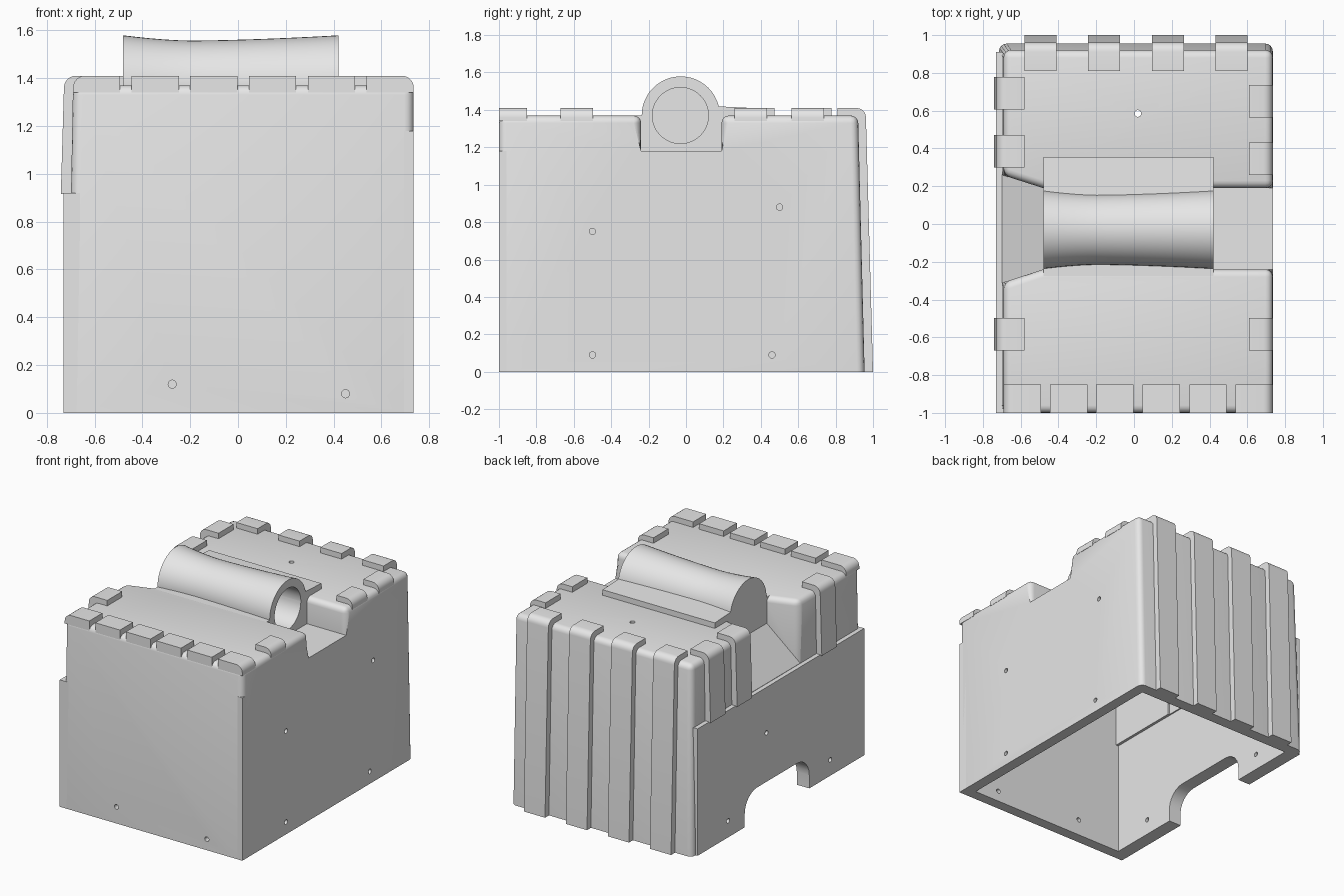
import bpy, bmesh
from math import cos, sin, pi, radians
from mathutils import Vector, Matrix

if "Cube" in bpy.data.objects:
    bpy.data.objects.remove(bpy.data.objects["Cube"], do_unlink=True)

grey = bpy.data.materials.new("plain_grey")
grey.use_nodes = True
grey.diffuse_color = (0.8, 0.8, 0.8, 1)
grey.node_tree.nodes["Principled BSDF"].inputs["Base Color"].default_value = grey.diffuse_color
parts = []


def finish(name, bm, keep=True):
    bmesh.ops.recalc_face_normals(bm, faces=bm.faces)
    mesh = bpy.data.meshes.new(name)
    bm.to_mesh(mesh)
    bm.free()
    ob = bpy.data.objects.new(name, mesh)
    bpy.context.collection.objects.link(ob)
    if keep:
        parts.append(ob)
    return ob


def loft(name, rings, keep=True):
    """Skin a list of equal-length point rings and cap both ends."""
    bm = bmesh.new()
    rows = [[bm.verts.new(p) for p in ring] for ring in rings]
    n = len(rows[0])
    for a, b in zip(rows, rows[1:]):
        for i in range(n):
            j = (i + 1) % n
            bm.faces.new((a[i], a[j], b[j], b[i]))
    bm.faces.new(rows[0])
    bm.faces.new(rows[-1])
    return finish(name, bm, keep)


def prism(name, pts, axis, a, b, keep=True):
    """Extrude a profile of (x or y, z) points along the other level axis."""
    if axis == "x":
        rings = [[(s, p, z) for p, z in pts] for s in (a, b)]
    else:
        rings = [[(p, s, z) for p, z in pts] for s in (a, b)]
    return loft(name, rings, keep)


def box(name, x, y, z, keep=True):
    rect = [(y[0], z[0]), (y[1], z[0]), (y[1], z[1]), (y[0], z[1])]
    return prism(name, rect, "x", x[0], x[1], keep)


def rod(loc, axis, r, depth, seg=16):
    """Round cutter centred on loc."""
    bm = bmesh.new()
    turn = Vector((0, 0, 1)).rotation_difference(Vector(axis)).to_matrix().to_4x4()
    bmesh.ops.create_cone(bm, cap_ends=True, segments=seg, radius1=r, radius2=r,
                          depth=depth, matrix=Matrix.Translation(loc) @ turn)
    return finish("cutter", bm, False)


def cut(targets, cutter):
    for ob in targets:
        mod = ob.modifiers.new("cut", "BOOLEAN")
        mod.operation, mod.solver, mod.object = "DIFFERENCE", "EXACT", cutter
        bpy.context.view_layer.objects.active = ob
        bpy.ops.object.modifier_apply(modifier=mod.name)
    bpy.data.objects.remove(cutter, do_unlink=True)


def arc(cx, cz, r, a, b, n=6):
    angles = [radians(a + (b - a) * i / n) for i in range(n + 1)]
    return [(cx + r * cos(t), cz + r * sin(t)) for t in angles]


# Tapered main body
def level(x0, y1, z):
    return [(x0, -1, z), (0.735, -1, z), (0.735, y1, z), (x0, y1, z)]


body = loft("body_shell", [level(-0.715, 0.955, 0), level(-0.69, 0.92, 1.37)])


# Handle channel, flaring and sloping down at the right side
def channel(x, y0, y1, z):
    return [(x, y0, z), (x, y1, z), (x, y1, 2), (x, y0, 2)]


cut([body], loft("cutter", [channel(1, -0.24, 0.19, 1.18), channel(-0.48, -0.24, 0.19, 1.18),
                            channel(-0.74, -0.325, 0.273, 0.873)], False))

# Round the top rim and the outer upright corners
bm = bmesh.new()
bm.from_mesh(body.data)
edges = []
for e in bm.edges:
    if len(e.link_faces) != 2 or e.calc_face_angle(0) < 0.4:
        continue
    a, b = (v.co for v in e.verts)
    top = min(a.z, b.z) > 1.36
    upright = abs(a.z - b.z) > 0.15 and min(abs(a.x), abs(b.x)) > 0.66 and abs(a.x - b.x) < 0.05
    if top or upright:
        edges.append(e)
bmesh.ops.bevel(bm, geom=edges, offset=0.04, segments=4, profile=0.5, affect="EDGES", clamp_overlap=True)
bm.to_mesh(body.data)
bm.free()

# Square lower corner and lower right side panel
corner = box("lower_corner", (0.67, 0.735), (-1, -0.93), (0, 1.18))
panel = box("right_side_panel", (-0.73, -0.66), (-1, 0.91), (0, 0.92))

# Open hollow underneath
cut([body], box("cutter", (-0.63, 0.655), (-0.92, 0.87), (-0.1, 0.84), False))
cut([body], box("cutter", (-0.61, 0.655), (-0.92, -0.34), (0.8, 1.29), False))
cut([body], box("cutter", (-0.61, 0.655), (0.29, 0.84), (0.8, 1.29), False))
cut([body], prism("cutter", [(-0.62, 0.8), (0.655, 0.8), (0.655, 1.1), (-0.47, 1.1), (-0.62, 0.92)],
                  "y", -0.36, 0.31, False))

# Rounded opening at the foot of the right side
notch = [(-0.37, -0.1), (0.37, -0.1)] + arc(0.23, 0.095, 0.14, 0, 90) + arc(-0.23, 0.095, 0.14, 90, 180)
cut([body, panel], prism("cutter", notch, "x", -0.9, -0.5, False))

# Small screw holes
for x, z in ((-0.275, 0.12), (0.45, 0.08)):
    cut([body], rod((x, -0.96, z), (0, 1, 0), 0.017, 0.3))
for y, z in ((-0.5, 0.75), (0.5, 0.88), (-0.5, 0.09), (0.46, 0.09)):
    cut([body], rod((0.7, y, z), (1, 0, 0), 0.017, 0.3))
for y, z in ((0.56, 0.12), (0.12, 0.59), (-0.61, 0.115)):
    cut([body, panel], rod((-0.68, y, z), (1, 0, 0), 0.017, 0.3))
cut([body], rod((0.02, 0.585, 1.34), (0, 0, 1), 0.018, 0.3))

# Waisted handle tube, its bed and rear flange
rings = []
for i in range(17):
    x = -0.48 + 0.9 * i / 16
    t = (x + 0.2) / (0.28 if x < -0.2 else 0.62)
    r = 0.187 + 0.022 * abs(t) ** 1.6
    rings.append([(x, -0.028 + p, 1.37 + q) for p, q in arc(0, 0, r, 0, 360 - 7.5, 47)])
handle = loft("handle_tube", rings)
bed = box("handle_bed", (-0.48, 0.42), (-0.275, 0.225), (1.16, 1.369))
cut([handle, bed], rod((0.08, -0.03, 1.37), (1, 0, 0), 0.15, 1.04, 48))
flange = [(0.15, 1.36), (0.355, 1.36), (0.355, 1.41), (0.15, 1.42)]
prism("handle_flange", flange, "x", -0.48, 0.42)


# Raised straps folded over the rim
def strap(name, axis, a, b, inner, top, foot, z_foot, r=0.05):
    s = 1 if top > 0 else -1
    bend = [(s * p, z) for p, z in arc(abs(top) - r, 1.41 - r, r, 90, 0)] if r else [(top, 1.41)]
    pts = [(inner, 1.34), (inner, 1.41)] + bend + [(foot, z_foot), (foot - s * 0.06, z_foot)]
    if z_foot < 1.3:
        pts.append((top - s * 0.07, 1.34))
    prism(name, pts, axis, a, b)


for i in range(4):
    x = -0.58 + 0.337 * i
    strap(f"back_rib_{i + 1}", "x", x, x + 0.17, 0.81, 0.962, 1.0, 0)
    if i:
        x = -0.69 + 0.245 * i
        strap(f"front_block_{i + 1}", "x", x, x + 0.198, -0.85, -1, -1, 1.34, 0)
strap("front_block_5", "x", 0.293, 0.49, -0.85, -1, -1, 1.34, 0)
strap("front_corner_left", "y", -1, -0.85, 0.538, 0.735, 0.735, 1.34)
strap("front_corner_right", "y", -1, -0.85, -0.493, -0.69, -0.69, 1.34)
for i, y in enumerate((-0.67, 0.26, 0.565)):
    strap(f"left_block_{i + 1}", "y", y, y + 0.172, 0.61, 0.735, 0.735, 1.34)
for i, y in enumerate((-0.67, 0.3, 0.605)):
    strap(f"right_rib_{i + 1}", "y", y, y + 0.172, -0.58, -0.728, -0.741, 0.915)

# Shading and colour
for ob in parts:
    ob.data.materials.clear()
    ob.data.materials.append(grey)
    for p in ob.data.polygons:
        p.material_index = 0
    ob.select_set(True)
bpy.context.view_layer.objects.active = body
bpy.ops.object.shade_smooth_by_angle(angle=radians(30))
